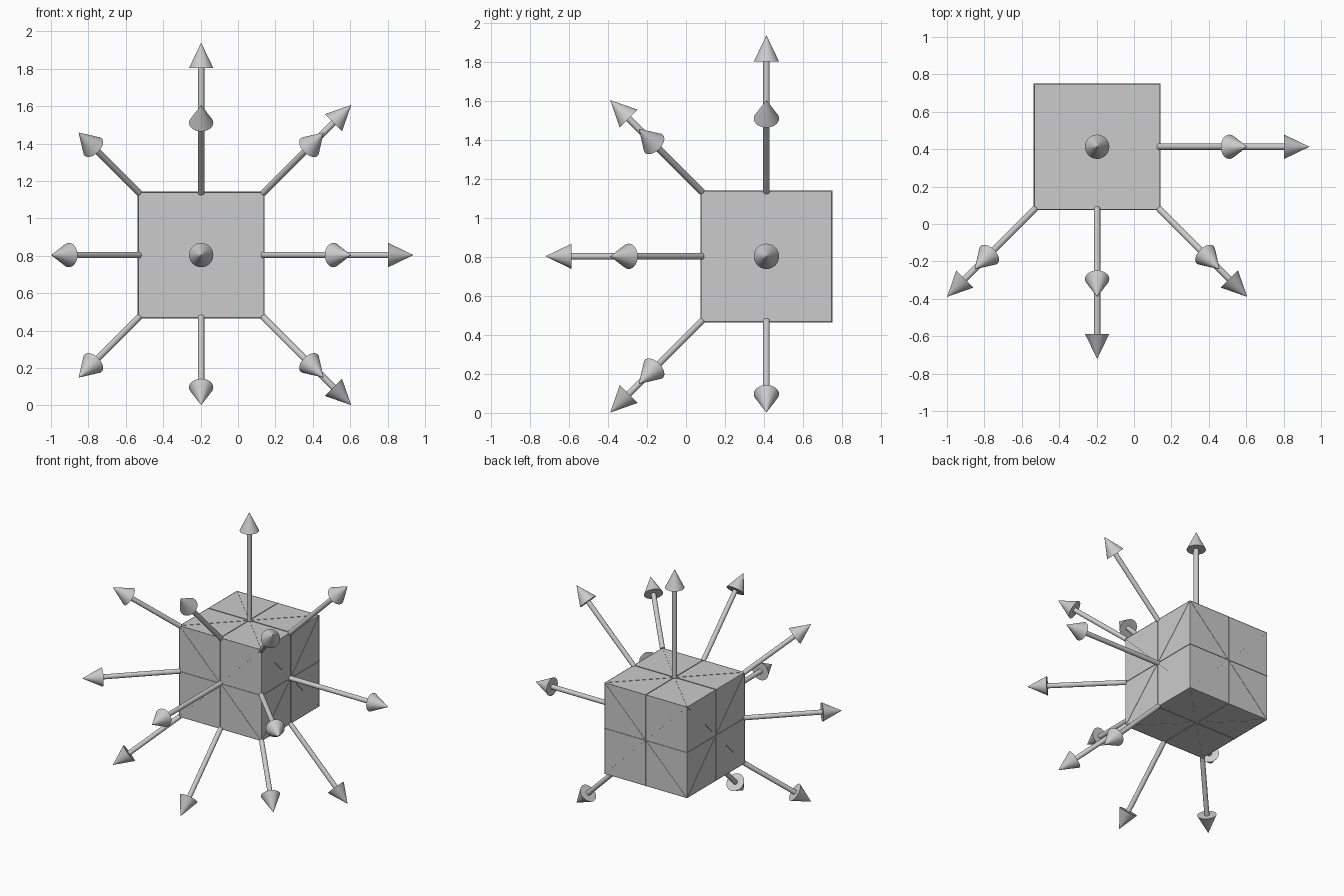
import bpy
from mathutils import Vector

default = bpy.data.objects.get("Cube")
if default:
    bpy.data.objects.remove(default, do_unlink=True)

CENTRE = Vector((-0.197, 0.413, 0.804))
HALF = 0.335            # half the cube's side
REACH = 1.135           # centre to arrow tip
HEAD = 0.135            # arrow head length

# One grey for everything
grey = bpy.data.materials.new("light grey")
grey.use_nodes = True
grey.diffuse_color = (0.6, 0.6, 0.6, 1)
grey.node_tree.nodes["Principled BSDF"].inputs["Base Color"].default_value = grey.diffuse_color


def finish(name):
    obj = bpy.context.object
    obj.name = name
    obj.data.materials.append(grey)


def arrow(name, direction):
    """Shaft and cone pointing outwards from the cube's surface."""
    axis = Vector(direction)
    start = HALF * axis.length
    axis.normalize()
    turn = axis.to_track_quat('Z', 'Y').to_euler()
    end = REACH - HEAD
    bpy.ops.mesh.primitive_cylinder_add(
        vertices=24, radius=0.017, depth=end - start + 0.01,
        location=CENTRE + axis * (start + end) / 2, rotation=turn)
    finish(name + "_shaft")
    bpy.ops.object.shade_smooth_by_angle()
    bpy.ops.mesh.primitive_cone_add(
        vertices=32, radius1=0.065, depth=HEAD,
        location=CENTRE + axis * (REACH - HEAD / 2), rotation=turn)
    finish(name + "_head")


def mirror_plane(name, u, v, lip):
    """Thin sheet through the centre, spanned by u and v, just proud of the cube."""
    u, v = (w * HALF + w.normalized() * lip for w in (u, v))
    mesh = bpy.data.meshes.new(name)
    mesh.from_pydata([CENTRE + a * u + b * v for a, b in
                      ((-1, -1), (1, -1), (1, 1), (-1, 1))], [], [(0, 1, 2, 3)])
    mesh.materials.append(grey)
    bpy.context.collection.objects.link(bpy.data.objects.new(name, mesh))


# Central cube
bpy.ops.mesh.primitive_cube_add(size=2 * HALF, location=CENTRE)
finish("cube_body")

# Arrows through face centres, edge middles and corners
groups = {
    "face_arrow": [(1, 0, 0), (0, -1, 0), (0, 0, 1)],
    "edge_arrow": [(-1, -1, 0), (1, -1, 0), (1, 0, 1),
                   (1, 0, -1), (0, -1, 1), (0, -1, -1)],
    "corner_arrow": [(x, -1, z) for x in (-1, 1) for z in (-1, 1)],
}
for name, directions in groups.items():
    for i, d in enumerate(directions):
        arrow(f"{name}_{i + 1}", d)

# Mirror planes: three parallel to the faces, six along the diagonals
axes = [Vector((1, 0, 0)), Vector((0, 1, 0)), Vector((0, 0, 1))]
for i, name in enumerate("xyz"):
    a, b, c = axes[i], axes[i - 1], axes[i - 2]
    mirror_plane(f"middle_plane_{name}", b, c, 0.004)
    mirror_plane(f"diagonal_plane_{name}_rising", a, b + c, 0.002)
    mirror_plane(f"diagonal_plane_{name}_falling", a, b - c, 0.002)
